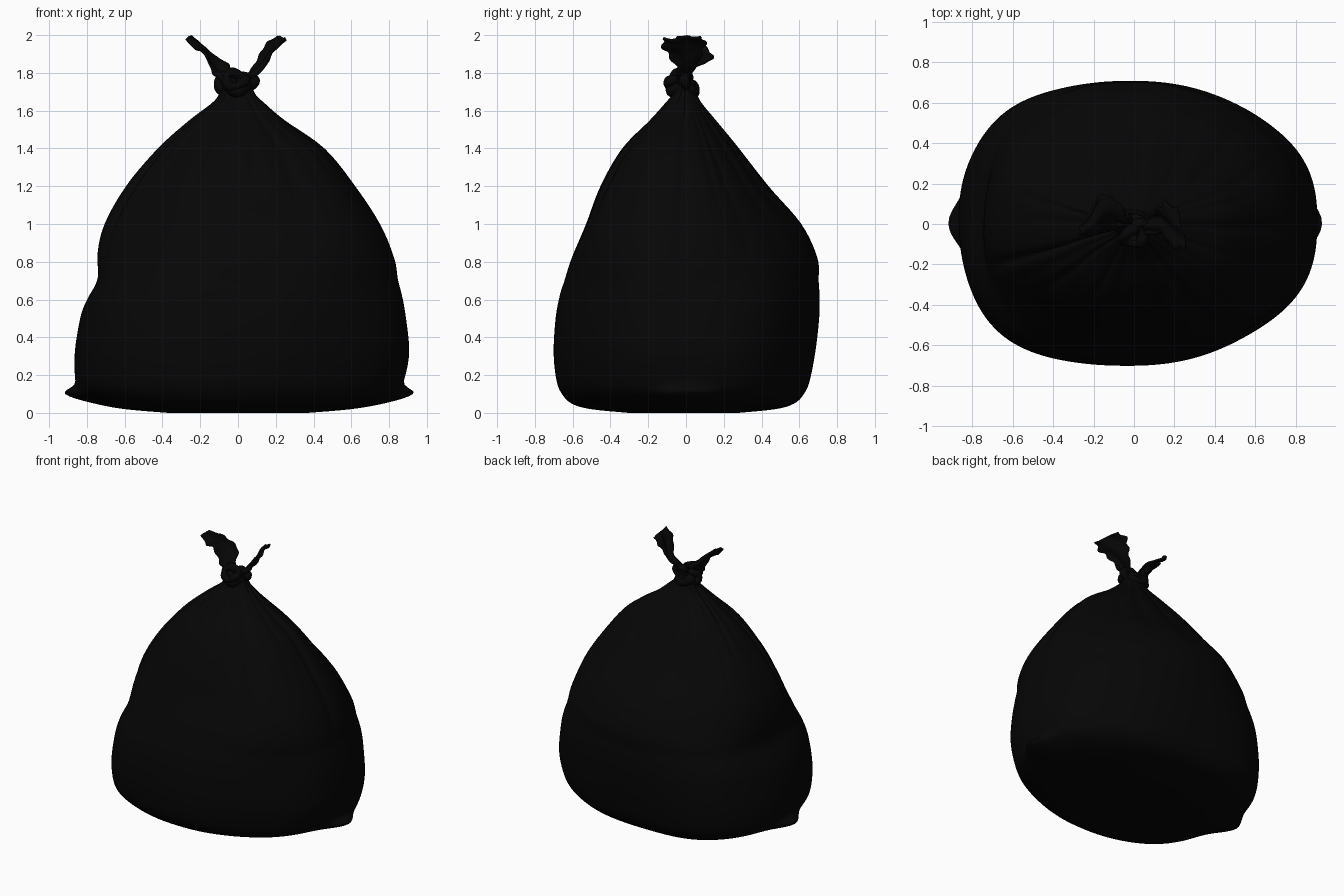
import bpy, math, random
from mathutils import Vector

random.seed(7)
if "Cube" in bpy.data.objects:
    bpy.data.objects.remove(bpy.data.objects["Cube"], do_unlink=True)

black = bpy.data.materials.new("black plastic")
black.use_nodes = True
shade = (0.0018, 0.0018, 0.0018, 1)
black.diffuse_color = shade
black.node_tree.nodes["Principled BSDF"].inputs["Base Color"].default_value = shade


def finish(ob, angle=50):
    ob.data.materials.clear()
    ob.data.materials.append(black)
    bpy.ops.object.select_all(action="DESELECT")
    ob.select_set(True)
    bpy.context.view_layer.objects.active = ob
    bpy.ops.object.shade_smooth_by_angle(angle=math.radians(angle))
    return ob


def mesh_object(name, verts, faces):
    me = bpy.data.meshes.new(name)
    me.from_pydata(verts, [], faces)
    ob = bpy.data.objects.new(name, me)
    bpy.context.collection.objects.link(ob)
    return ob


def smooth_rows(rows, steps):
    """Catmull-Rom interpolation through rows of numbers."""
    out = []
    last = len(rows) - 1
    for i in range(last):
        a, b, c, d = (rows[min(max(i + k, 0), last)] for k in (-1, 0, 1, 2))
        for s in range(steps):
            t = s / steps
            out.append([q + 0.5 * t * (r - p + t * (2*p - 5*q + 4*r - s4 + t * (3*(q - r) + s4 - p)))
                        for p, q, r, s4 in zip(a, b, c, d)])
    return out + [list(rows[-1])]


def grid_faces(rows, cols, closed):
    span = cols if closed else cols - 1
    return [(i*cols + j, i*cols + (j+1) % cols, (i+1)*cols + (j+1) % cols, (i+1)*cols + j)
            for i in range(rows - 1) for j in range(span)]


def ramp(value, low, high):
    t = min(1, max(0, (value - low) / (high - low)))
    return t * t * (3 - 2 * t)


# Sack: height, then reach to right, left, front and back
outline = [
    (0.00, .36, .36, .30, .28), (0.02, .58, .58, .50, .48), (0.05, .71, .72, .60, .58),
    (0.10, .82, .83, .65, .63), (0.17, .86, .875, .68, .66), (0.32, .865, .905, .70, .685),
    (0.50, .835, .89, .695, .70), (0.62, .80, .87, .675, .70), (0.70, .775, .85, .65, .695),
    (0.82, .75, .83, .61, .69), (1.00, .705, .755, .53, .61), (1.20, .595, .62, .45, .44),
    (1.40, .43, .455, .335, .285), (1.55, .26, .245, .19, .16), (1.64, .14, .14, .11, .085),
    (1.69, .10, .09, .07, .06), (1.76, .07, .07, .05, .05)]
COLS = 192
# Creases: angle, half width, depth, height where they fade out
creases = [((k + random.uniform(-.35, .35)) * math.tau / 22, random.uniform(.035, .08),
            random.uniform(.03, .08), random.uniform(.65, 1.35)) for k in range(22)]
# Diagonal fullness (low, high) for back left, back right, front right, front left
fullness = [(0, -.07), (.025, -.04), (.02, -.05), (-.02, .06)]
rings = smooth_rows(outline, 5)
verts = []
for z, right, left, front, back in rings:
    shift = -0.07 * max(0, 1 - z / 1.5)
    for j in range(COLS):
        a = math.tau * j / COLS
        c, s = math.cos(a), math.sin(a)
        px = math.copysign(abs(c) ** 0.87, c)
        py = math.copysign(abs(s) ** 0.87, s)
        pull = 1 + 0.006 * math.sin(3*a + 5*z) + 0.005 * math.sin(7*a - 4*z)
        low, high = fullness[4 * j // COLS]
        pull += (low + (high - low) * ramp(z, 0.55, 1.0)) * math.sin(2*a) ** 2
        # Local dent on the right side
        pull -= 0.045 * math.exp(-((a - math.pi) / 0.5) ** 2 - ((z - 0.71) / 0.1) ** 2)
        for angle, width, depth, end in creases:
            off = (a - angle + math.pi) % math.tau - math.pi
            fade = min(1, max(0, (z - end) / (1.65 - end)))
            pull -= depth * fade * math.exp(-(off / width) ** 2)
        x = shift + px * pull * (left - shift if c > 0 else right + shift)
        y = py * pull * (back if s > 0 else front)
        # Pinched corners that stick out low at both ends
        spread = 0.035 if z > 0.1 else 0.065
        ear = math.exp(-((z - 0.1) / spread) ** 2 - (y / 0.13) ** 2)
        x += math.copysign(0.095, c) * ear * abs(c)
        verts.append((x, y, z))
faces = grid_faces(len(rings), COLS, True)
faces.append(tuple(reversed(range(COLS))))
finish(mesh_object("sack", verts, faces))


# Knot: twisted plastic wound into overlapping loops
def wound_loop(name, centre, size, tilt, thick, wobble):
    curve = bpy.data.curves.new(name, "CURVE")
    curve.dimensions = "3D"
    curve.bevel_depth = thick
    curve.bevel_resolution = 3
    spline = curve.splines.new("POLY")
    n = 40
    spline.points.add(n - 1)
    spline.use_cyclic_u = True
    for i, p in enumerate(spline.points):
        t = math.tau * i / n
        v = Vector((size[0] * math.cos(t), size[1] * math.sin(t), size[2] * math.sin(2*t + wobble)))
        v.rotate(tilt.to_track_quat("Z", "Y"))
        p.co = (*(v + Vector(centre)), 1)
        p.radius = 1 + 0.22 * math.sin(3*t + wobble)
    ob = bpy.data.objects.new(name, curve)
    bpy.context.collection.objects.link(ob)
    bpy.context.view_layer.objects.active = ob
    bpy.ops.object.select_all(action="DESELECT")
    ob.select_set(True)
    bpy.ops.object.convert(target="MESH")
    return finish(bpy.context.object)


wound_loop("knot_collar", (-.01, -.01, 1.715), (.062, .052, .014), Vector((.15, .1, 1)), .032, 0)
wound_loop("knot_left_loop", (.045, -.01, 1.75), (.040, .036, .012), Vector((.3, -1, .2)), .025, 1)
wound_loop("knot_right_loop", (-.065, -.01, 1.745), (.040, .036, .012), Vector((-.4, -1, .3)), .027, 2)
wound_loop("knot_front_loop", (-.01, -.065, 1.765), (.052, .046, .015), Vector((.1, -.7, .7)), .024, 3)


# Tails: crumpled ribbons; each row is a centre, then a half-width vector
def tail(name, rows):
    path = smooth_rows(rows, 6)
    cols = 11
    pts = []
    for i, r in enumerate(path):
        mid, half = Vector(r[:3]), Vector(r[3:])
        ahead = Vector(path[min(i+1, len(path)-1)][:3]) - Vector(path[max(i-1, 0)][:3])
        normal = ahead.cross(half).normalized()
        for j in range(cols):
            u = 2 * j / (cols - 1) - 1
            ripple = 0.010 * math.sin(4.5*u + 0.25*i) + 0.008 * u * u
            pts.append(mid + half * u * (1 + 0.1 * math.sin(0.9 * i)) + normal * ripple)
    ob = mesh_object(name, pts, grid_faces(len(path), cols, False))
    solid = ob.modifiers.new("thickness", "SOLIDIFY")
    solid.thickness = 0.012
    solid.offset = 0
    return finish(ob, 60)


tail("right_tail", [
    (-.03, -.02, 1.74, .015, .03, .01), (-.075, .00, 1.80, .035, .03, .025),
    (-.11, .04, 1.85, .035, .07, .025), (-.165, .05, 1.91, .005, .09, -.005),
    (-.21, .01, 1.95, .005, .07, .008), (-.262, -.02, 1.99, .008, .03, .004)])
tail("left_tail", [
    (.02, -.02, 1.75, .015, .03, .01), (.07, -.01, 1.79, -.01, .04, .01),
    (.125, .01, 1.84, -.012, .06, .01), (.16, .00, 1.90, -.02, .09, .01),
    (.195, -.01, 1.95, -.03, .11, .015), (.235, -.02, 1.985, -.02, .09, .006)])
